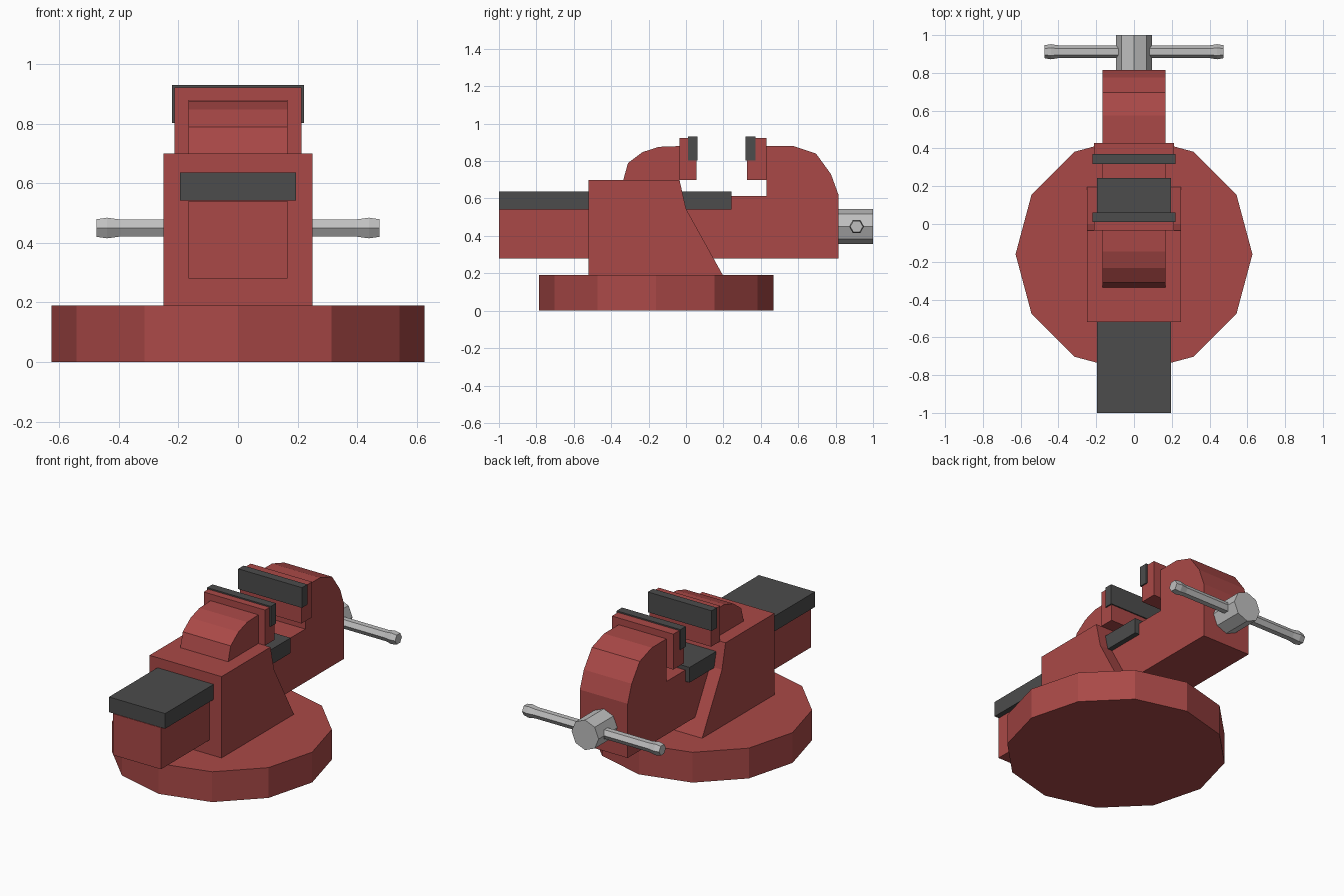
import bpy, bmesh, math
from mathutils import Matrix

if "Cube" in bpy.data.objects:
    bpy.data.objects.remove(bpy.data.objects["Cube"])


def material(name, rgb):
    m = bpy.data.materials.new(name)
    m.diffuse_color = (*rgb, 1)
    m.use_nodes = True
    m.node_tree.nodes["Principled BSDF"].inputs["Base Color"].default_value = m.diffuse_color
    return m


RED = material("red paint", (0.40, 0.066, 0.063))
DARK = material("dark steel", (0.072, 0.072, 0.072))
STEEL = material("bright steel", (0.52, 0.52, 0.52))


def finish(name, bm, mat):
    bmesh.ops.recalc_face_normals(bm, faces=bm.faces)
    mesh = bpy.data.meshes.new(name)
    bm.to_mesh(mesh)
    bm.free()
    mesh.materials.append(mat)
    ob = bpy.data.objects.new(name, mesh)
    bpy.context.collection.objects.link(ob)
    return ob


def extrude_profile(name, pts, half_width, mat):
    """Side profile of (y, z) points, extruded symmetrically along x."""
    bm = bmesh.new()
    face = bm.faces.new([bm.verts.new((-half_width, y, z)) for y, z in pts])
    ext = bmesh.ops.extrude_face_region(bm, geom=[face])
    verts = [v for v in ext["geom"] if isinstance(v, bmesh.types.BMVert)]
    bmesh.ops.translate(bm, verts=verts, vec=(2 * half_width, 0, 0))
    return finish(name, bm, mat)


def box(name, half_width, y0, y1, z0, z1, mat):
    return extrude_profile(name, [(y0, z0), (y1, z0), (y1, z1), (y0, z1)], half_width, mat)


def prism(name, sides, radius, depth, matrix, mat):
    bm = bmesh.new()
    bmesh.ops.create_cone(bm, cap_ends=True, segments=sides, radius1=radius,
                          radius2=radius, depth=depth, matrix=matrix)
    return finish(name, bm, mat)


# Round base and fixed body
base = prism("base", 12, 0.627, 0.19, Matrix.Identity(4), RED)
# first corner on the x axis
base.location = (0, -0.16, 0.095)
extrude_profile("fixed_body", [(-0.52, 0.19), (0.197, 0.19), (0, 0.545),
                               (-0.035, 0.70), (-0.52, 0.70)], 0.25, RED)

# Rounded support behind the fixed jaw
extrude_profile("fixed_jaw_support", [(-0.335, 0.70), (-0.035, 0.70), (-0.035, 0.88),
                                      (-0.145, 0.876), (-0.232, 0.848),
                                      (-0.31, 0.79)], 0.166, RED)

# Sliding beam with the moving jaw in one casting, and its steel cover
extrude_profile("sliding_jaw", [(-1, 0.28), (0.815, 0.28), (0.815, 0.62), (0.775, 0.73),
                                (0.695, 0.84), (0.575, 0.88), (0.43, 0.88),
                                (0.43, 0.613), (0.24, 0.613), (0.24, 0.54),
                                (-1, 0.54)], 0.166, RED)
box("slide_cover", 0.195, -1, 0.243, 0.542, 0.637, DARK)

# Jaw blocks and gripping plates
for name, block, plate in (("fixed", (-0.035, 0.055), (0.01, 0.062)),
                           ("moving", (0.326, 0.43), (0.318, 0.371))):
    box(name + "_jaw_block", 0.213, *block, 0.70, 0.922, RED)
    box(name + "_jaw_plate", 0.221, *plate, 0.803, 0.93, DARK)

# Octagonal screw head
prism("screw_head", 8, 0.094, 0.20,
      Matrix.Translation((0, 0.90, 0.45)) @ Matrix.Rotation(math.pi / 2, 4, 'X'), STEEL)

# Six-sided handle bar with flared ends
bm = bmesh.new()
rings = []
for x, r in ((-0.475, 0.034), (-0.44, 0.04), (-0.395, 0.033),
             (0.395, 0.033), (0.44, 0.04), (0.475, 0.034)):
    rings.append([bm.verts.new((x, 0.912 + r * math.cos(a), 0.45 + r * math.sin(a)))
                  for a in (i * math.pi / 3 for i in range(6))])
for a, b in zip(rings, rings[1:]):
    for i in range(6):
        j = (i + 1) % 6
        bm.faces.new((a[i], a[j], b[j], b[i]))
bm.faces.new(rings[0])
bm.faces.new(rings[-1])
finish("handle_bar", bm, STEEL)
